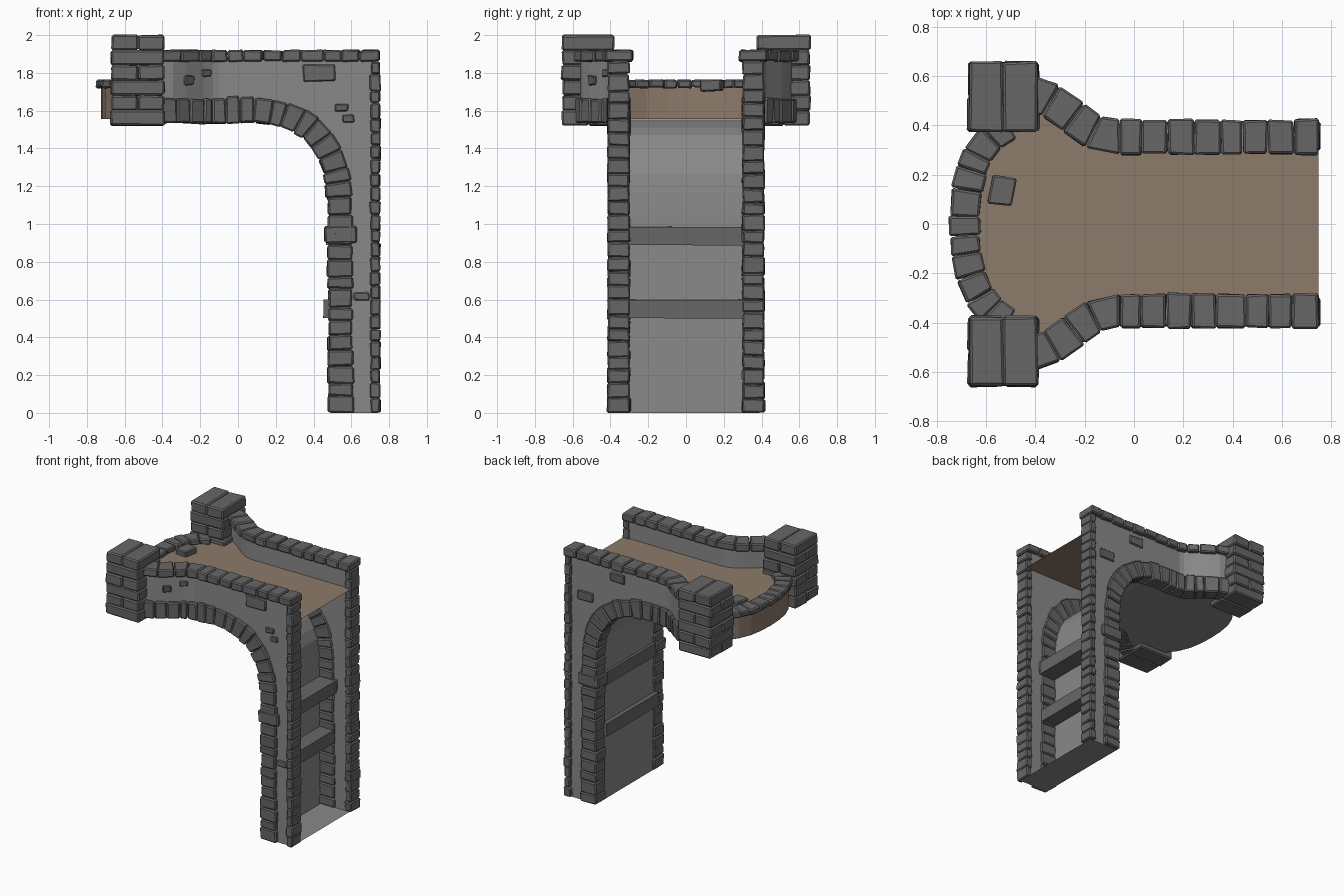
import bpy, bmesh, random
from mathutils import Vector, Matrix

if "Cube" in bpy.data.objects:
    bpy.data.objects.remove(bpy.data.objects["Cube"])

random.seed(7)
X, Y, Z = Vector((1, 0, 0)), Vector((0, 1, 0)), Vector((0, 0, 1))


def material(name, *rgb):
    m = bpy.data.materials.new(name)
    m.diffuse_color = (*rgb, 1)
    m.use_nodes = True
    m.node_tree.nodes["Principled BSDF"].inputs["Base Color"].default_value = m.diffuse_color
    return m


brown = material("brown_earth", .265, .198, .147)
dark = material("dark_stone", .135, .135, .135)
plaster = material("wall_grey", .25, .25, .25)


def finish(bm, name, mat, bevel=0.0):
    bmesh.ops.recalc_face_normals(bm, faces=bm.faces)
    me = bpy.data.meshes.new(name)
    bm.to_mesh(me)
    bm.free()
    ob = bpy.data.objects.new(name, me)
    bpy.context.collection.objects.link(ob)
    me.materials.append(mat)
    if bevel:
        m = ob.modifiers.new("worn_edges", "BEVEL")
        m.width, m.segments, m.limit_method = bevel, 1, "NONE"
    return ob


def roughen(p, jit):
    p = p + Vector(random.uniform(-jit, jit) for _ in range(3))
    p.z = max(p.z, 0)
    return p


def stone(bm, c, size, axes=(X, Y, Z), jit=0.004):
    """Roughly cut block: box with slightly moved corners."""
    rot = Matrix(axes).transposed()
    for v in bmesh.ops.create_cube(bm, size=1)["verts"]:
        v.co = roughen(Vector(c) + rot @ Vector(v.co[i] * size[i] for i in range(3)), jit)


def stones_along(bm, pts, step, width, height, hint, vary=0.01, jit=0.004):
    """Row of wedge-cut blocks along a polyline; hint gives the height axis."""
    pts = [Vector(p) for p in pts]
    segs = [(b - a).length for a, b in zip(pts, pts[1:])]
    total = sum(segs)

    def at(d):
        d = min(max(d, 0), total)
        for a, b, l in zip(pts, pts[1:], segs):
            if d <= l:
                return a.lerp(b, d / l)
            d -= l
        return pts[-1]

    def frame(d):
        t = (at(d + .04) - at(d - .04)).normalized()
        h = hint(at(d))
        h = (h - t * h.dot(t)).normalized()
        return h.cross(t), h

    n = max(1, round(total / step))
    cuts = [0] + [total * (i + random.uniform(-.15, .15)) / n for i in range(1, n)] + [total]
    for d0, d1 in zip(cuts, cuts[1:]):
        wid = width + random.uniform(-vary, vary)
        hgt = height + random.uniform(-vary, vary) * .6
        for v in bmesh.ops.create_cube(bm, size=1)["verts"]:
            d = d0 + .001 if v.co.x < 0 else d1 - .001
            w, h = frame(d)
            v.co = roughen(at(d) + w * v.co.y * wid + h * v.co.z * hgt, jit)


def wall_y(x):
    """Wall centre line in plan: straight, flaring out to the towers."""
    u = min(max((-.095 - x) / .32, 0), 1)
    return .35 + .175 * u * u * (3 - 2 * u)


def side(x):
    return Vector((-(wall_y(x + .01) - wall_y(x - .01)) / .02, 1, 0)).normalized()


# Half arch (x, z) from crown to pier foot: stone centre line and inner curve
arch = [(x, 1.6) for x in (-.42, -.36, -.3, -.25, -.2, -.15, -.1, -.05)] + [
    (0, 1.605), (.1, 1.605), (.2, 1.59), (.3, 1.56), (.38, 1.515), (.44, 1.45),
    (.49, 1.37), (.52, 1.28), (.535, 1.18), (.54, 1.05), (.545, 0)]
inner_arch = [(x, 1.553) for x, z in arch[:9]] + [
    (.1, 1.553), (.18, 1.54), (.27, 1.51), (.34, 1.472), (.395, 1.415),
    (.437, 1.345), (.466, 1.265), (.48, 1.17), (.487, 1.05), (.49, 0)]

# Loose stones set in each wall face: x, z, width, height
patches = {-1: [(-.285, 1.76, .06, .05), (-.19, 1.8, .06, .04), (.43, 1.8, .17, .09),
                (.55, 1.615, .07, .04), (.585, 1.56, .06, .04), (.655, .615, .08, .04)],
           1: [(.31, 1.79, .12, .07), (.58, 1.58, .13, .07)]}

for s, tag in ((-1, "front"), (1, "back")):
    # Spandrel wall and pier side
    bm = bmesh.new()
    rows = []
    for x, z in inner_arch + [(.735, 0)]:
        p, o = Vector((x, wall_y(x), 0)), side(x) * .04
        rows.append([bm.verts.new(Vector((q.x, s * q.y, h)))
                     for q, h in ((p - o, z), (p + o, z), (p + o, 1.87), (p - o, 1.87))])
    for a, b in zip(rows, rows[1:]):
        for i in range(4):
            j = (i + 1) % 4
            bm.faces.new((a[i], a[j], b[j], b[i]))
    bm.faces.new(rows[0])
    bm.faces.new(rows[-1])
    finish(bm, tag + "_wall", plaster)

    # Arch ring stones
    bm = bmesh.new()
    stones_along(bm, [(x, s * (wall_y(x) + .006), z) for x, z in arch], .08, .132, .118,
                 lambda p: Vector((side(p.x).x, s * side(p.x).y, 0)))
    stone(bm, (.545, s * .356, .945), (.17, .12, .088))
    finish(bm, tag + "_arch_stones", dark, .008)

    # Capping stones on the parapet
    bm = bmesh.new()
    stones_along(bm, [(x, s * (wall_y(x) + .003), 1.89) for x in
                      (-.42, -.36, -.3, -.25, -.2, -.15, -.1, -.05, .75)],
                 .105, .14, .06, lambda p: Z, .007)
    finish(bm, tag + "_cap_stones", dark, .008)

    # Corner stones on the open end
    bm = bmesh.new()
    stones_along(bm, [(.727, s * .357, 0), (.727, s * .357, 1.86)], .075, .052, .114,
                 lambda p: Vector((0, s, 0)), .006)
    finish(bm, tag + "_corner_stones", dark, .007)

    # Loose face stones
    bm = bmesh.new()
    for x, z, w, h in patches[s]:
        n = side(x)
        ax = (Vector((n.y, -s * n.x, 0)), Vector((n.x, s * n.y, 0)), Z)
        stone(bm, (x + n.x * .03, s * (wall_y(x) + n.y * .03), z), (w, .045, h), ax)
    finish(bm, tag + "_face_stones", dark, .006)

    # Tower of alternating block courses
    bm = bmesh.new()
    for k in range(6):
        z, grow = 1.56 + k * .08, random.uniform(-.012, .01)
        for e in (-1, 1):
            if k % 2:
                stone(bm, (-.53 + e * .07, s * .517, z), (.138, .28 + grow, .079))
            else:
                stone(bm, (-.53, s * .517 + e * .07, z), (.285 + grow, .139, .079))
    finish(bm, tag + "_tower", dark, .009)

# Rounded end outline, one half from centre to side
nose = [(-.69, 0), (-.685, .1), (-.668, .2), (-.63, .29), (-.575, .36), (-.51, .4)]
full_nose = [(x, -y) for x, y in reversed(nose[1:])] + nose

# Low kerb stones around the rounded end
bm = bmesh.new()
stones_along(bm, [(x, y, 1.742) for x, y in full_nose], .088, .122, .042, lambda p: Z, .005)
finish(bm, "rounded_end_kerb", dark, .008)

# Walkway surface and rounded fascia
edge = [(x - .035, y * 1.04) for x, y in full_nose]
flare = [(-.4, .5), (-.32, .47), (-.25, .42), (-.15, .36), (-.05, .33)]


def outline(end_x):
    half = flare + [(end_x, .33)]
    return [(x, -y) for x, y in reversed(half)] + edge + half


bm = bmesh.new()
bm.faces.new([bm.verts.new((x, y, 1.722)) for x, y in outline(.75)])
lo = [bm.verts.new((x, y, 1.555)) for x, y in edge]
hi = [bm.verts.new((x, y, 1.722)) for x, y in edge]
for i in range(len(edge) - 1):
    bm.faces.new((lo[i], lo[i + 1], hi[i + 1], hi[i]))
finish(bm, "walkway", brown)

# Flat underside of the walkway
bm = bmesh.new()
bm.faces.new([bm.verts.new((x, y, 1.553)) for x, y in outline(.1)])
finish(bm, "walkway_underside", plaster)

# Curved underside of the arch, running into the pier base
bm = bmesh.new()
rows = [[bm.verts.new((x, y, z)) for y in (-.33, .33)]
        for x, z in [p for p in inner_arch if p[0] > .05] + [(.735, 0)]]
for a, b in zip(rows, rows[1:]):
    bm.faces.new((a[0], a[1], b[1], b[0]))
finish(bm, "arch_underside", plaster)

# Cross beams through the pier
for name, x, z in (("lower_beam", .53, .55), ("upper_beam", .545, .937)):
    bm = bmesh.new()
    stone(bm, (x, 0, z), (.155, .64, .097), jit=.002)
    finish(bm, name, dark)

# Loose paving slab
bm = bmesh.new()
axes = tuple(Matrix.Rotation(-.15, 3, "Z") @ v for v in (X, Y, Z))
stone(bm, (-.535, .135, 1.732), (.1, .115, .06), axes)
finish(bm, "paving_slab", dark, .007)
